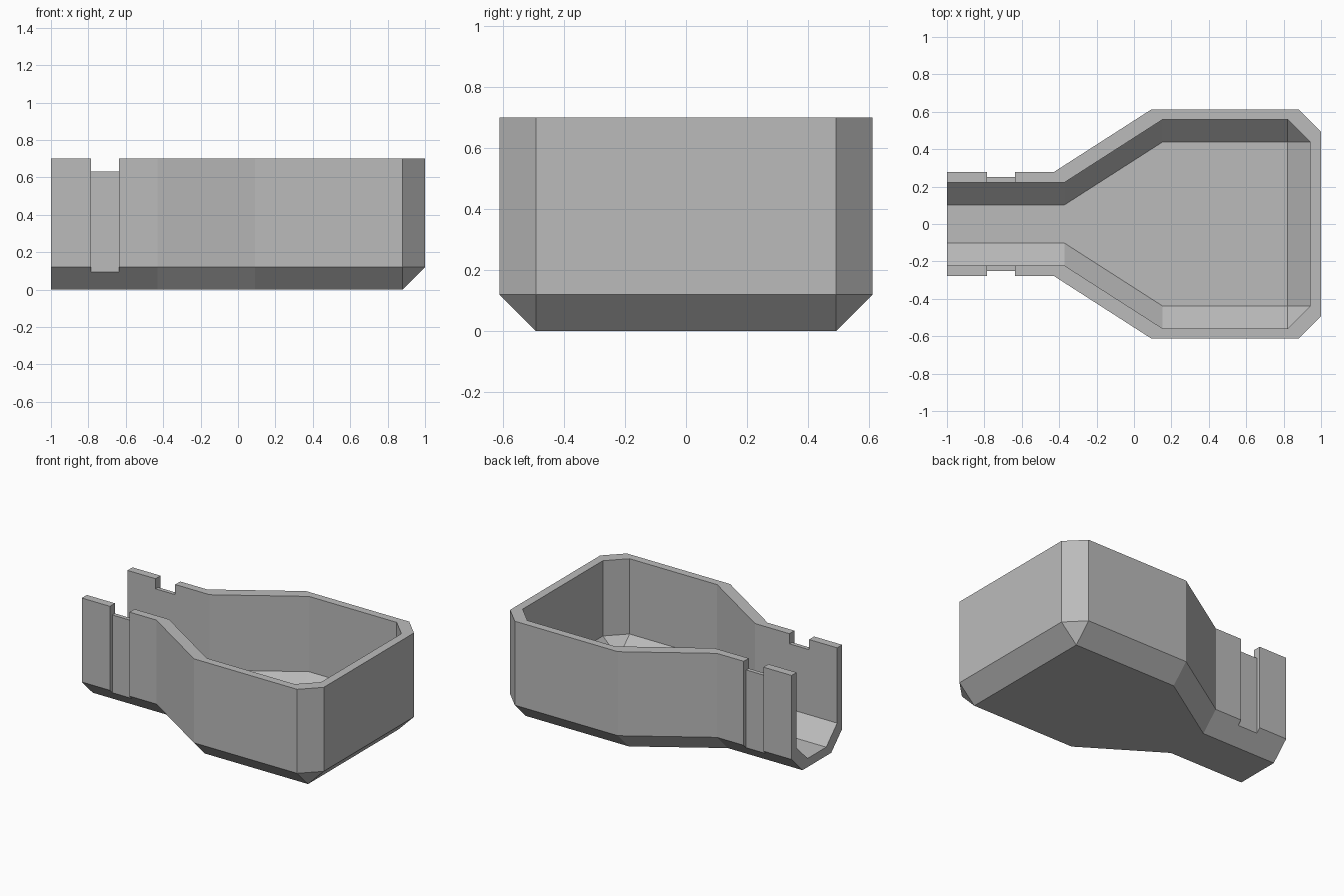
import bpy, bmesh

if "Cube" in bpy.data.objects:
    bpy.data.objects.remove(bpy.data.objects["Cube"])

CH = 0.12  # bevel along the lower edge

grey = bpy.data.materials.new("mid grey")
grey.diffuse_color = (0.5, 0.5, 0.5, 1)
grey.use_nodes = True
grey.node_tree.nodes["Principled BSDF"].inputs["Base Color"].default_value = grey.diffuse_color


def add_object(name, bm):
    bmesh.ops.remove_doubles(bm, verts=bm.verts, dist=1e-5)
    bmesh.ops.recalc_face_normals(bm, faces=bm.faces)
    mesh = bpy.data.meshes.new(name)
    bm.to_mesh(mesh)
    bm.free()
    mesh.materials.append(grey)
    obj = bpy.data.objects.new(name, mesh)
    bpy.context.collection.objects.link(obj)
    return obj


def scoop_solid(name, half, z0, z1):
    """Closed solid from half an outline, mirrored in y, with a bevelled base."""
    nose = half[-1][0]
    base = [(min(x, nose - CH), y - CH) for x, y in half[:-1]]
    base.append((nose - CH, half[-1][1]))
    bm = bmesh.new()
    rings = []
    for pts, z in ((base, z0), (half, z0 + CH), (half, z1)):
        outline = pts + [(x, -y) for x, y in reversed(pts)]
        rings.append([bm.verts.new((x, y, z)) for x, y in outline])
    n = len(rings[0])
    bm.faces.new(rings[0])
    bm.faces.new(rings[2])
    for low, high in zip(rings, rings[1:]):
        for i in range(n):
            j = (i + 1) % n
            bm.faces.new((low[i], low[j], high[j], high[i]))
    return add_object(name, bm)


def box(name, lo, hi):
    bm = bmesh.new()
    bmesh.ops.create_cube(bm, size=1)
    for v in bm.verts:
        v.co = [(a + b) / 2 + c * (b - a) for a, b, c in zip(lo, hi, v.co)]
    return add_object(name, bm)


def cut(target, cutter):
    mod = target.modifiers.new("cut", 'BOOLEAN')
    mod.operation = 'DIFFERENCE'
    mod.solver = 'EXACT'
    mod.object = cutter
    bpy.context.view_layer.objects.active = target
    bpy.ops.object.modifier_apply(modifier=mod.name)
    bpy.data.objects.remove(cutter)


# Outer shell: narrow neck widening to a blunt-cornered body
shell = scoop_solid("open_tray", [(-1, 0.277), (-0.43, 0.277), (0.092, 0.612),
                                  (0.88, 0.612), (1, 0.492)], 0, 0.70)

# Hollow interior, open at the top and at the neck end
cut(shell, scoop_solid("cavity", [(-1.1, 0.222), (-0.372, 0.222), (0.152, 0.558),
                                  (0.822, 0.558), (0.942, 0.438)], 0.06, 0.9))

# Notch across the neck: shallow side grooves and lowered rim
for side in (-1, 1):
    y0, y1 = sorted((side * 0.25, side * 0.4))
    cut(shell, box("side_groove", (-0.785, y0, 0.02), (-0.635, y1, 0.9)))
cut(shell, box("rim_notch", (-0.785, -0.4, 0.63), (-0.635, 0.4, 0.9)))
